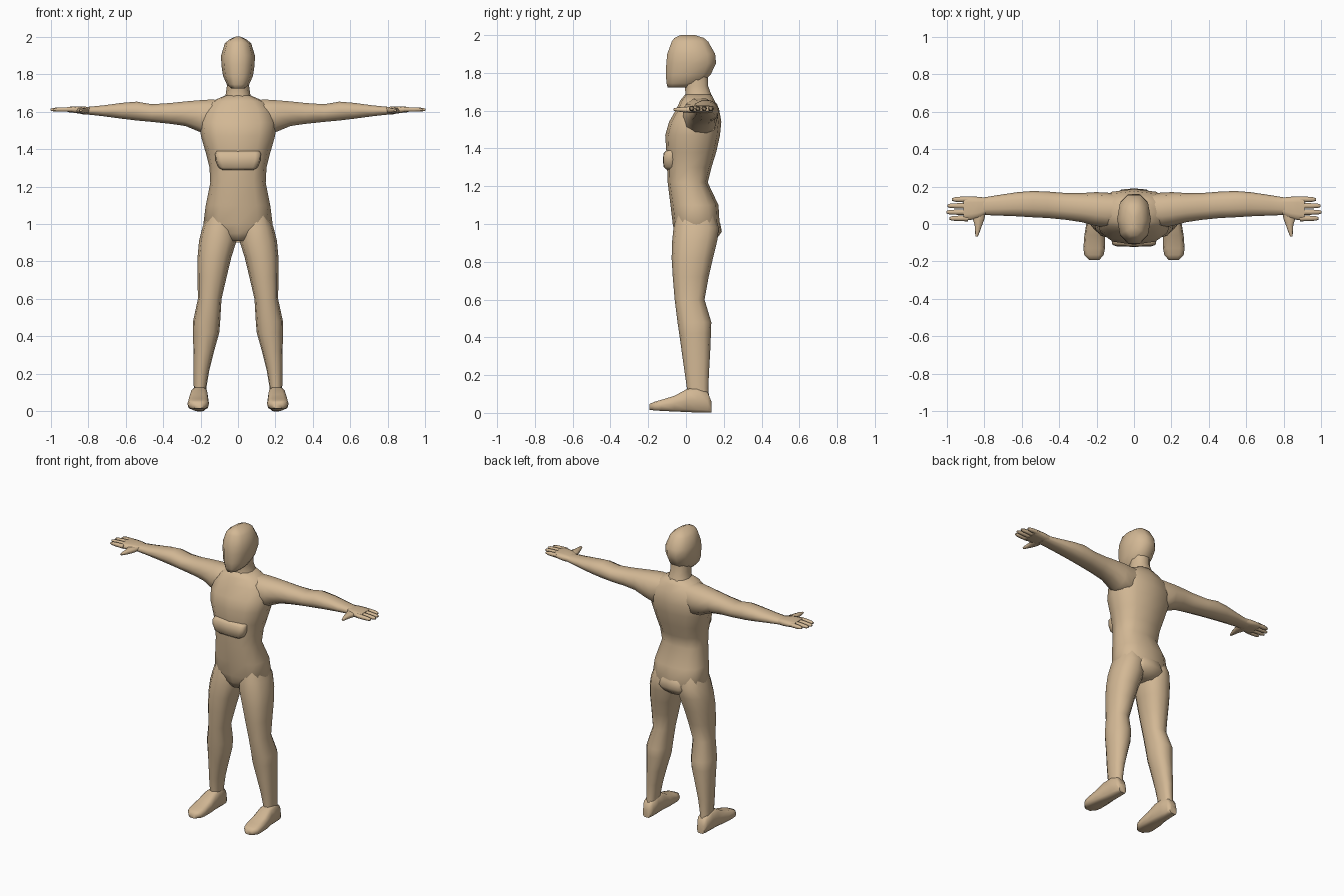
import bpy, bmesh, math

skin = bpy.data.materials.new("tan skin")
skin.diffuse_color = (0.65, 0.48, 0.30, 1)


def finish(name, bm, mirror, angle):
    bmesh.ops.recalc_face_normals(bm, faces=bm.faces)
    me = bpy.data.meshes.new(name)
    bm.to_mesh(me)
    bm.free()
    me.materials.append(skin)
    ob = bpy.data.objects.new(name, me)
    bpy.context.collection.objects.link(ob)
    bpy.ops.object.select_all(action='DESELECT')
    ob.select_set(True)
    bpy.context.view_layer.objects.active = ob
    bpy.ops.object.shade_smooth_by_angle(angle=math.radians(angle))
    if mirror:
        ob.modifiers.new("mirror", 'MIRROR').use_mirror_merge = False
    return ob


def loft(name, axis, rings, n=12, power=0.85, mirror=False, angle=65):
    """Skin rounded rings: (position on axis, low/high of the other two axes)."""
    bm = bmesh.new()
    loops = []
    for t, u0, u1, v0, v1 in rings:
        loop = []
        for i in range(n):
            a = 2 * math.pi * i / n
            c, s = math.cos(a), math.sin(a)
            u = (u0 + u1) / 2 + (u1 - u0) / 2 * math.copysign(abs(c) ** power, c)
            v = (v0 + v1) / 2 + (v1 - v0) / 2 * math.copysign(abs(s) ** power, s)
            co = {'x': (t, u, v), 'y': (u, t, v), 'z': (u, v, t)}[axis]
            loop.append(bm.verts.new(co))
        loops.append(loop)
    for a, b in zip(loops, loops[1:]):
        for i in range(n):
            j = (i + 1) % n
            bm.faces.new((a[i], a[j], b[j], b[i]))
    bm.faces.new(loops[0])
    bm.faces.new(loops[-1])
    return finish(name, bm, mirror, angle)


def body(rings):
    """Symmetric rings from (z, half width, front y, back y)."""
    return [(z, -w, w, f, b) for z, w, f, b in rings]


# Torso from crotch to base of neck
loft("torso", 'z', body([
    (0.91, 0.05, -0.04, 0.13), (0.95, 0.14, -0.06, 0.175),
    (1.0, 0.185, -0.07, 0.178), (1.1, 0.172, -0.082, 0.172),
    (1.22, 0.148, -0.097, 0.115), (1.3, 0.152, -0.10, 0.135),
    (1.38, 0.172, -0.104, 0.16), (1.47, 0.198, -0.11, 0.18),
    (1.54, 0.205, -0.09, 0.187), (1.61, 0.185, -0.05, 0.175),
    (1.655, 0.14, -0.03, 0.15), (1.685, 0.07, -0.005, 0.135)]), power=0.8)

# Neck
loft("neck", 'z', body([(1.62, 0.09, -0.02, 0.15), (1.69, 0.066, -0.005, 0.135),
                        (1.73, 0.06, -0.01, 0.12), (1.80, 0.06, -0.02, 0.12)]), n=10)

# Head with flat chin and faceted crown
loft("head", 'z', body([
    (1.722, 0.035, -0.10, 0.05), (1.745, 0.06, -0.107, 0.09),
    (1.79, 0.08, -0.112, 0.135), (1.85, 0.089, -0.11, 0.165),
    (1.90, 0.09, -0.105, 0.16), (1.965, 0.07, -0.08, 0.122),
    (1.985, 0.045, -0.065, 0.098), (2.0, 0.012, -0.03, 0.05)]), n=10)

# Raised band across the stomach
loft("stomach_band", 'z', body([
    (1.288, 0.085, -0.105, -0.04), (1.302, 0.105, -0.119, -0.04),
    (1.34, 0.12, -0.122, -0.04), (1.375, 0.122, -0.119, -0.04),
    (1.39, 0.115, -0.102, -0.04)]), power=0.4)

# Seat bulge behind the hips
loft("seat_bulge", 'z', body([
    (0.90, 0.05, 0.03, 0.135), (0.925, 0.085, 0.03, 0.165),
    (0.96, 0.10, 0.03, 0.19), (1.0, 0.09, 0.03, 0.182),
    (1.04, 0.07, 0.03, 0.165)]), power=0.55)

# Legs, hip to ankle
loft("leg", 'z', [
    (0.05, 0.17, 0.236, 0.01, 0.125), (0.13, 0.168, 0.236, 0.005, 0.118),
    (0.22, 0.153, 0.238, -0.008, 0.122), (0.32, 0.128, 0.238, -0.022, 0.128),
    (0.42, 0.10, 0.24, -0.036, 0.132), (0.48, 0.095, 0.24, -0.045, 0.134),
    (0.6, 0.088, 0.214, -0.06, 0.098), (0.72, 0.06, 0.216, -0.07, 0.12),
    (0.82, 0.036, 0.216, -0.076, 0.143), (0.91, 0.008, 0.208, -0.073, 0.165),
    (0.98, 0.01, 0.19, -0.066, 0.174), (1.05, 0.02, 0.165, -0.05, 0.15)],
    power=0.85, mirror=True)

# Feet, heel to toe
loft("foot", 'y', [
    (0.135, 0.178, 0.232, 0.0, 0.06), (0.115, 0.167, 0.243, 0.0, 0.11),
    (0.06, 0.164, 0.248, 0.0, 0.135), (0.005, 0.16, 0.254, 0.003, 0.128),
    (-0.06, 0.156, 0.265, 0.006, 0.092), (-0.13, 0.155, 0.27, 0.01, 0.07),
    (-0.165, 0.162, 0.265, 0.012, 0.06), (-0.192, 0.185, 0.24, 0.016, 0.048)],
    n=10, power=0.55, mirror=True)

# Arms, shoulder to wrist
loft("arm", 'x', [
    (0.08, -0.01, 0.16, 1.50, 1.665), (0.15, -0.02, 0.168, 1.465, 1.668),
    (0.205, -0.01, 0.17, 1.488, 1.664), (0.28, 0.01, 0.165, 1.52, 1.657),
    (0.36, 0.022, 0.165, 1.532, 1.648), (0.46, 0.032, 0.173, 1.543, 1.641),
    (0.54, 0.036, 0.176, 1.55, 1.655), (0.62, 0.041, 0.17, 1.56, 1.648),
    (0.72, 0.045, 0.155, 1.574, 1.634), (0.80, 0.048, 0.142, 1.583, 1.626),
    (0.83, 0.045, 0.14, 1.584, 1.626)], n=10, mirror=True)

# Palms
loft("palm", 'x', [
    (0.79, 0.052, 0.14, 1.588, 1.624), (0.83, 0.03, 0.145, 1.586, 1.628),
    (0.87, 0.022, 0.147, 1.592, 1.628), (0.91, 0.018, 0.146, 1.597, 1.625)],
    n=10, power=0.6, mirror=True)

# Four fingers
for i, (y, tip) in enumerate([(0.03, 0.985), (0.063, 1.0), (0.097, 0.995), (0.131, 0.97)]):
    loft(f"finger_{i + 1}", 'x', [
        (0.885, y - 0.016, y + 0.016, 1.598, 1.625),
        (0.94, y - 0.014, y + 0.014, 1.598, 1.624),
        (tip - 0.015, y - 0.012, y + 0.012, 1.6, 1.621),
        (tip, y - 0.007, y + 0.007, 1.604, 1.616)], n=6, mirror=True)

# Thumbs
loft("thumb", 'y', [
    (0.07, 0.79, 0.87, 1.59, 1.622), (0.03, 0.797, 0.862, 1.588, 1.622),
    (-0.005, 0.81, 0.85, 1.59, 1.62), (-0.04, 0.822, 0.848, 1.595, 1.618),
    (-0.067, 0.833, 0.846, 1.6, 1.612)], n=8, mirror=True)
